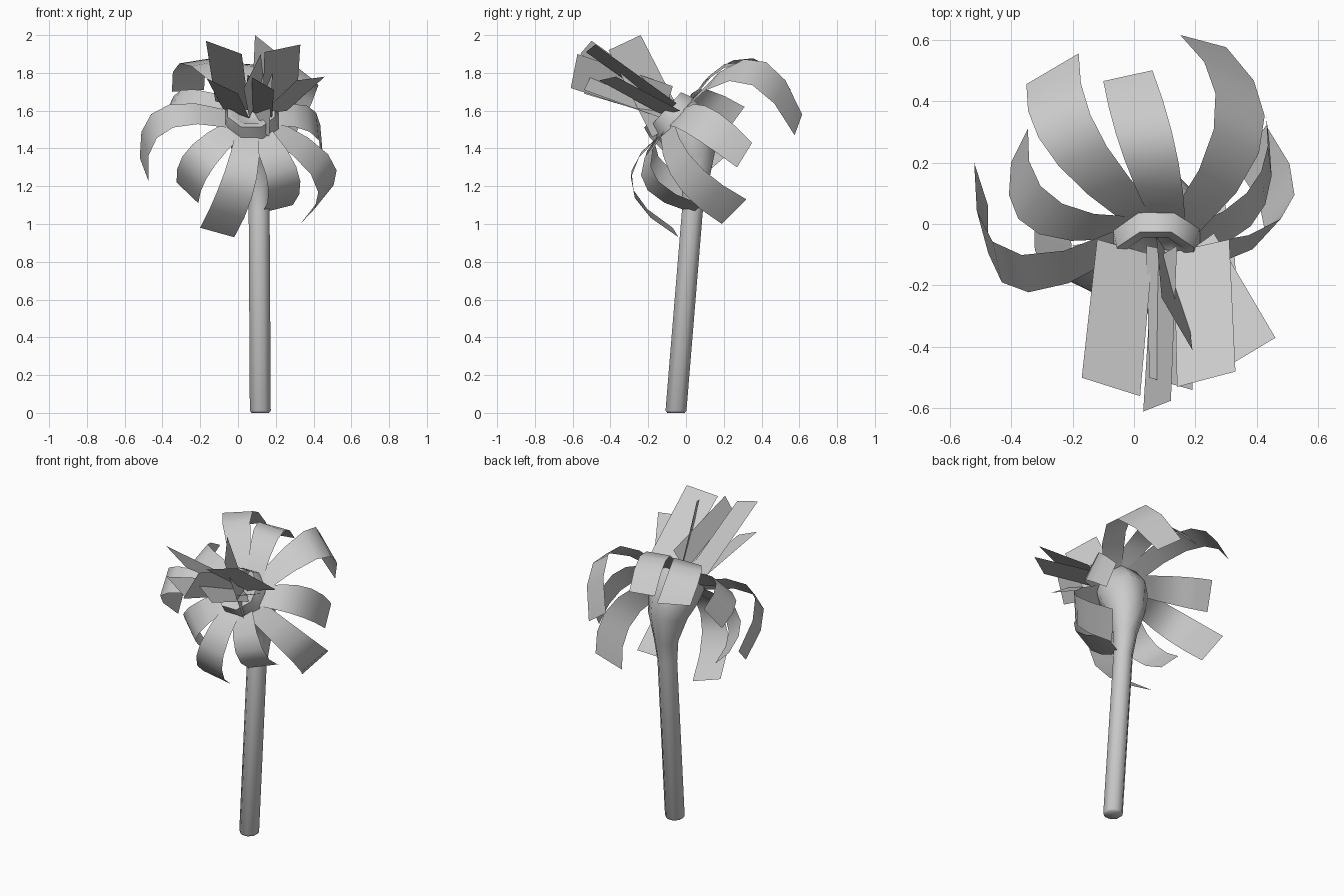
import bpy
from math import cos, sin, radians
from mathutils import Vector as V

if "Cube" in bpy.data.objects:
    bpy.data.objects.remove(bpy.data.objects["Cube"])


def make(name, verts, faces, angle=None):
    mesh = bpy.data.meshes.new(name)
    mesh.from_pydata([tuple(v) for v in verts], [], faces)
    mesh.update()
    ob = bpy.data.objects.new(name, mesh)
    bpy.context.collection.objects.link(ob)
    if angle:
        bpy.ops.object.select_all(action='DESELECT')
        ob.select_set(True)
        bpy.context.view_layer.objects.active = ob
        bpy.ops.object.shade_smooth_by_angle(angle=radians(angle))
    return ob


# Stem and flower head: one tube of eight-sided rings (x, y, z, radius, forward tilt)
SIDES = 8
rings = [(.118, -.053, 0, .05, 0), (.118, -.053, .012, .06, 0),
         (.112, .033, 1.06, .06, 0),
         (.11, .048, 1.2, .074, 0), (.10, .045, 1.36, .12, 12),
         (.085, .01, 1.48, .155, 32), (.072, -.065, 1.57, .15, 48),
         (.07, -.11, 1.605, .135, 48), (.07, -.105, 1.60, .10, 48),
         (.07, -.075, 1.575, .06, 48)]
verts, faces = [], []
for x, y, z, r, tilt in rings:
    t = radians(tilt)
    for i in range(SIDES):
        a = radians(360 * (i + .5) / SIDES)
        verts.append(V((x, y, z)) + r * (V((cos(a), 0, 0)) + sin(a) * V((0, cos(t), sin(t)))))
for k in range(len(rings) - 1):
    for i in range(SIDES):
        j = (i + 1) % SIDES
        b = k * SIDES
        faces.append((b + i, b + j, b + SIDES + j, b + SIDES + i))
faces.append(tuple(reversed(range(SIDES))))
faces.append(tuple(range(len(verts) - SIDES, len(verts))))
make("stem_and_head", verts, faces, 70)

# Petals: curved strips from the rim, through a middle point, to a two-corner tip
CENTRE = V((.075, -.055, 1.56))


def rim(deg, r=.135):
    a = radians(deg)
    return CENTRE + r * V((cos(a), .67 * sin(a), .74 * sin(a)))


def petal(name, deg, mid, tip_a, tip_b, width=.18, steps=5):
    mid, tip_a, tip_b = V(mid), V(tip_a), V(tip_b)
    root_a, root_b = rim(deg + 28), rim(deg - 28)
    half = ((root_a - root_b).normalized() + (tip_a - tip_b).normalized()).normalized() * width / 2
    verts = []
    for i in range(steps + 1):
        t = i / steps
        for p0, p1, p2 in ((root_a, mid + half, tip_a), (root_b, mid - half, tip_b)):
            c = 2 * p1 - (p0 + p2) / 2
            verts.append((1 - t) ** 2 * p0 + 2 * t * (1 - t) * c + t * t * p2)
    faces = [(2 * i, 2 * i + 1, 2 * i + 3, 2 * i + 2) for i in range(steps)]
    make(name, verts, faces, 60)


petal("petal_back_left", 112, (-.20, .27, 1.865), (-.35, .455, 1.70), (-.18, .555, 1.71))
petal("petal_back", 75, (.045, .25, 1.85), (-.10, .465, 1.70), (.06, .50, 1.70))
petal("petal_back_right", 42, (.345, .33, 1.815), (.15, .615, 1.58), (.30, .575, 1.47), .21)
petal("petal_right", 5, (.40, .08, 1.54), (.43, .35, 1.43), (.44, .27, 1.30))
petal("petal_right_low", -35, (.46, 0, 1.27), (.43, .32, 1.13), (.33, .19, 1.00))
petal("petal_front_right", -67, (.24, -.20, 1.24), (.29, .09, 1.10), (.13, .03, 1.06))
petal("petal_front", -102, (.0, -.29, 1.21), (-.02, -.04, .93), (-.20, -.07, .98))
petal("petal_left_low", -142, (-.21, -.19, 1.33), (-.21, 0, 1.11), (-.325, .02, 1.22))
petal("petal_left", 183, (-.405, -.15, 1.55), (-.475, .06, 1.23), (-.52, .20, 1.35))
petal("petal_left_back", 148, (-.31, .04, 1.65), (-.40, .20, 1.47), (-.345, .31, 1.62))

# Stamens: flat blades (tip corner, tip corner, root corner, root corner)
blades = [
    ((-.17, -.50, 1.97), (.02, -.56, 1.90), (.06, -.10, 1.60), (-.12, -.05, 1.65)),
    ((-.165, -.50, 1.77), (0, -.54, 1.69), (.06, -.10, 1.56), (-.08, -.06, 1.61)),
    ((.09, -.24, 2.00), (.19, -.41, 1.92), (.165, -.18, 1.46), (.07, -.01, 1.55)),
    ((.33, -.48, 1.95), (.14, -.53, 1.91), (.13, -.09, 1.60), (.31, -.05, 1.64)),
    ((.46, -.37, 1.78), (.31, -.46, 1.76), (.12, -.13, 1.58), (.26, -.03, 1.60)),
    ((.03, -.61, 1.72), (.12, -.575, 1.90), (.14, -.07, 1.73), (.06, -.12, 1.56)),
    ((.19, -.54, 1.71), (.05, -.50, 1.79), (.04, -.07, 1.61), (.18, -.10, 1.55)),
]
for n, quad in enumerate(blades, 1):
    make(f"stamen_{n}", quad, [(0, 1, 2, 3)])
